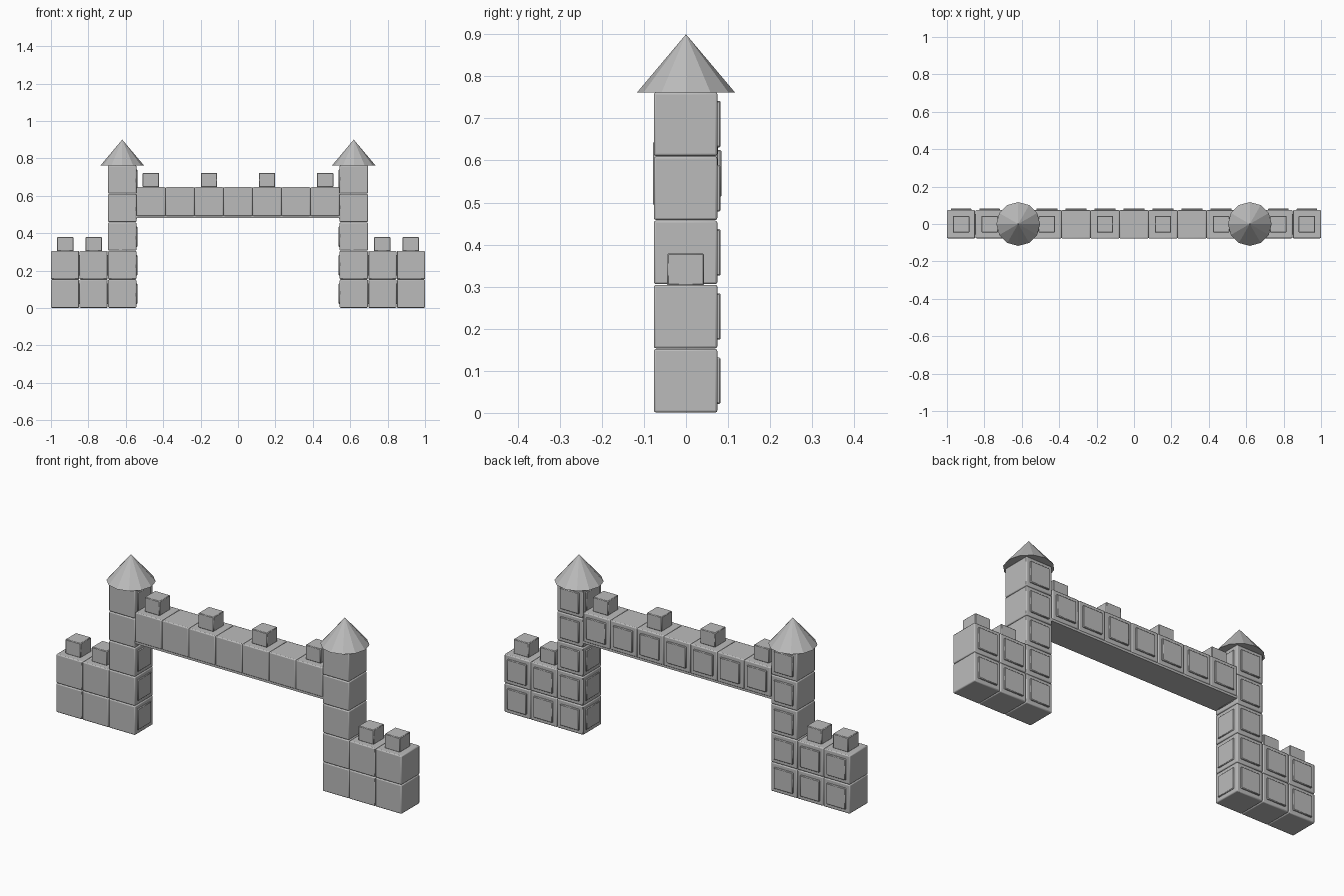
import bpy, math

if "Cube" in bpy.data.objects:
    bpy.data.objects.remove(bpy.data.objects["Cube"])

stone = bpy.data.materials.new("stone_grey")
stone.diffuse_color = (0.5, 0.5, 0.5, 1)
stone.use_nodes = True
stone.node_tree.nodes["Principled BSDF"].inputs["Base Color"].default_value = stone.diffuse_color


def box(name, center, size, bevel=0.0, segments=1):
    bpy.ops.mesh.primitive_cube_add(size=1, location=center)
    ob = bpy.context.object
    ob.name = name
    ob.scale = size
    bpy.ops.object.transform_apply(location=False, rotation=False, scale=True)
    ob.data.materials.append(stone)
    if bevel:
        m = ob.modifiers.new("rounded_edges", "BEVEL")
        m.width = bevel
        m.segments = segments
        bpy.ops.object.shade_smooth_by_angle(angle=math.radians(30))
    return ob


def block(name, x, z, size, inner=0):
    """Stone block with a raised panel on the back and one on the inner side."""
    box(name, (x, -0.001, z), (size, size, size), 0.005, 2)
    p = size * 0.73
    back = size / 2 - 0.001
    box(name + "_back_panel", (x, back + 0.002, z), (p, 0.012, p), 0.003)
    if inner:
        box(name + "_side_panel", (x + inner * size / 2, -0.001, z), (0.010, p, p), 0.003)


def merlon(name, x, z):
    box(name, (x, -0.001, z + 0.036), (0.088, 0.088, 0.076), 0.003)


S = 0.151      # wall block
P = 0.1525     # wall block spacing

# Walls and towers, mirrored left and right
for side, label in ((-1, "left"), (1, "right")):
    tower_x = side * 0.619
    for i in range(2):
        x = side * (0.9245 - i * P)
        for row in range(2):
            block(f"{label}_wall_block", x, 0.0765 + row * P, S, -side)
        merlon(f"{label}_wall_merlon", x, 0.305)
    for row in range(5):
        block(f"{label}_tower_block", tower_x, 0.0765 + row * P, S, -side)

    # Faceted tower roof
    bpy.ops.mesh.primitive_cone_add(vertices=12, radius1=0.117, radius2=0,
                                    depth=0.139, location=(tower_x, 0, 0.8305))
    roof = bpy.context.object
    roof.name = f"{label}_tower_roof"
    roof.data.materials.append(stone)

# Bridge between the towers
B = 0.155
for i in range(-3, 4):
    block("bridge_block", i * B, 0.569, B - 0.001)
box("bridge_underside", (0, -0.001, 0.488), (1.09, 0.148, 0.014))
for x in (-0.466, -0.155, 0.155, 0.466):
    merlon("bridge_merlon", x, 0.648)
